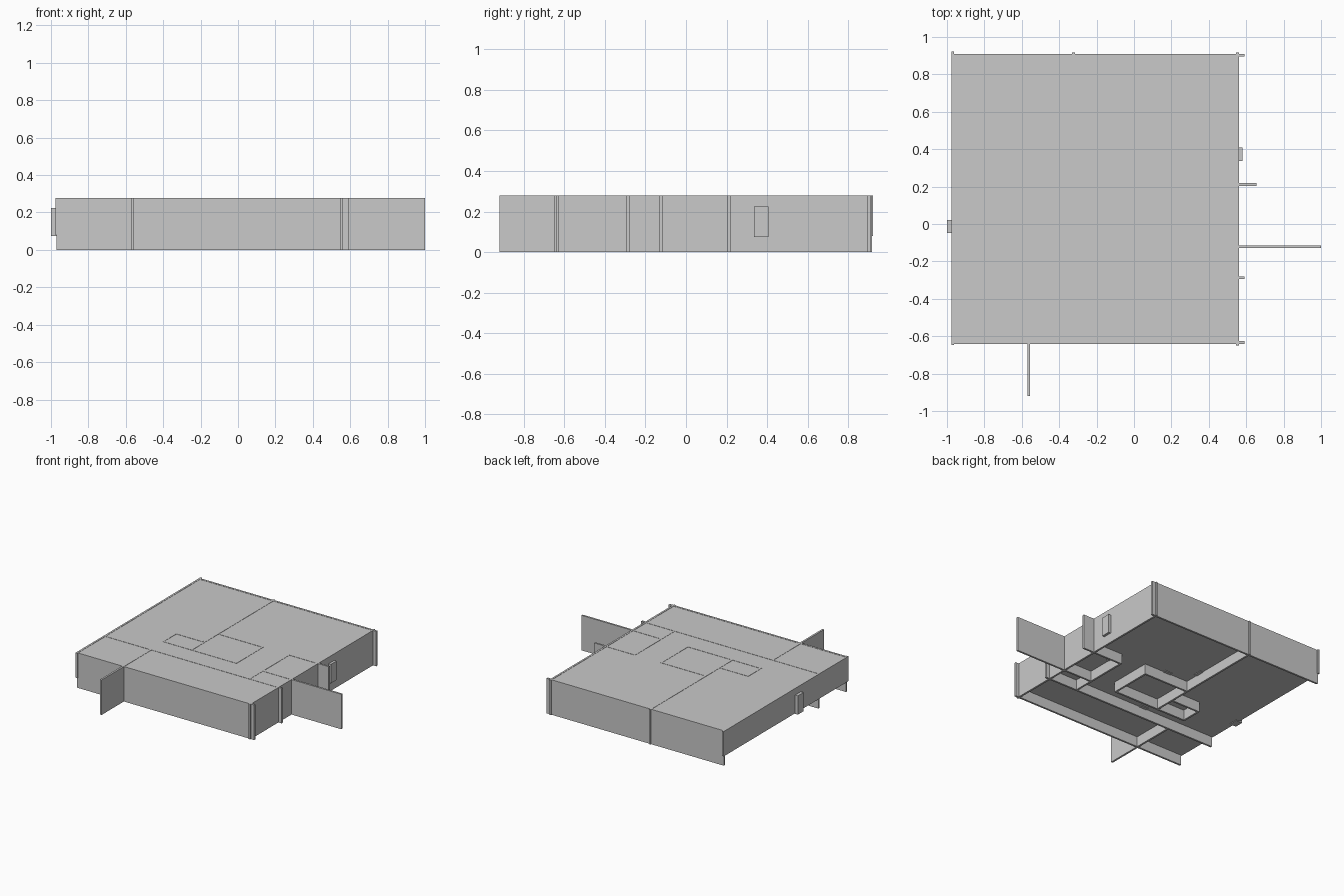
import bpy
import bmesh

cube = bpy.data.objects.get("Cube")
if cube:
    bpy.data.objects.remove(cube, do_unlink=True)

grey = bpy.data.materials.new("light_grey")
grey.use_nodes = True
colour = (0.585, 0.585, 0.585, 1)
grey.diffuse_color = colour
grey.node_tree.nodes["Principled BSDF"].inputs["Base Color"].default_value = colour

HEIGHT = 0.278      # top of the walls
SLAB_BOTTOM = 0.08
THICK = 0.015


def box(name, x, y, z):
    """Axis-aligned box from (min, max) pairs."""
    bm = bmesh.new()
    bmesh.ops.create_cube(bm, size=1)
    for v in bm.verts:
        for i, (lo, hi) in enumerate((x, y, z)):
            v.co[i] = hi if v.co[i] > 0 else lo
    mesh = bpy.data.meshes.new(name)
    bm.to_mesh(mesh)
    bm.free()
    mesh.materials.append(grey)
    obj = bpy.data.objects.new(name, mesh)
    bpy.context.collection.objects.link(obj)


def wall_x(name, y, x0, x1):
    """Wall running along x, centred on y."""
    box(name, (x0, x1), (y - THICK / 2, y + THICK / 2), (0, HEIGHT))


def wall_y(name, x, y0, y1, z0=0.0):
    """Wall running along y, centred on x."""
    box(name, (x - THICK / 2, x + THICK / 2), (y0, y1), (z0, HEIGHT))


# Thick slab filling the upper part of the plan
box("slab", (-0.97, 0.559), (-0.638, 0.908), (SLAB_BOTTOM, HEIGHT - 0.002))

# Outer walls, overrunning at the corners
wall_x("front_wall", -0.633, -0.97, 0.59)
wall_x("back_wall", 0.902, -0.97, 0.59)
wall_y("right_wall", 0.554, -0.649, 0.918)
wall_y("left_wall", -0.969, -0.647, 0.922, SLAB_BOTTOM)

# Long partitions
wall_x("corridor_wall", -0.287, -0.97, 0.59)
wall_y("front_partition", -0.563, -0.92, -0.287)
wall_y("back_partition", -0.323, -0.122, 0.918)

# Central rooms
wall_x("centre_room_back", 0.211, -0.323, 0.07)
wall_y("centre_room_side", 0.07, -0.122, 0.218)
wall_x("centre_room_front", -0.122, -0.58, 0.077)
wall_y("niche_side", -0.573, -0.129, 0.047)
wall_x("niche_back", 0.04, -0.58, -0.335)

# Right-hand rooms
wall_y("side_room_wall", 0.302, -0.287, 0.218)
wall_x("side_room_back", 0.211, 0.295, 0.655)
wall_x("long_projecting_wall", -0.122, 0.302, 1.0)

# Door and window panels set through the walls
panel_z = (0.075, 0.225)
box("left_panel", (-1.0, -0.945), (-0.048, 0.022), panel_z)
box("right_panel", (0.53, 0.581), (0.336, 0.408), panel_z)
box("back_partition_panel", (-0.355, -0.29), (0.33, 0.4), panel_z)
box("centre_room_panel", (-0.16, -0.09), (0.18, 0.243), panel_z)
box("side_room_panel", (0.27, 0.334), (0.09, 0.16), panel_z)
box("corridor_panel", (-0.35, -0.28), (-0.318, -0.256), panel_z)
